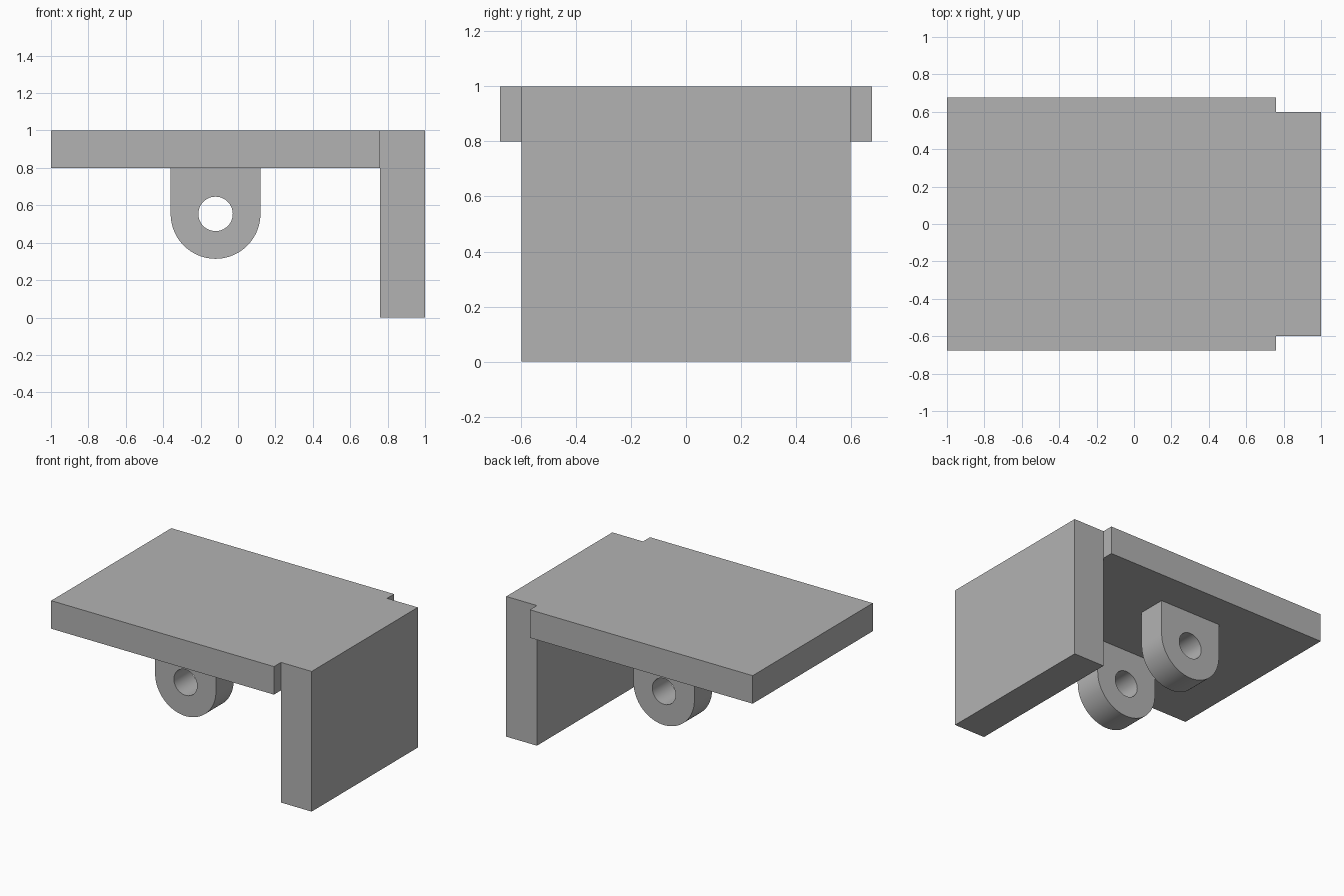
import bpy
import bmesh
from math import pi, cos, sin, radians
from mathutils import Vector

cube = bpy.data.objects.get("Cube")
if cube:
    bpy.data.objects.remove(cube, do_unlink=True)

# Single plain grey
grey = bpy.data.materials.new("plain grey")
grey.use_nodes = True
colour = (0.45, 0.45, 0.45, 1)
grey.diffuse_color = colour
grey.node_tree.nodes["Principled BSDF"].inputs["Base Color"].default_value = colour


def add_object(name, bm):
    bmesh.ops.recalc_face_normals(bm, faces=bm.faces)
    mesh = bpy.data.meshes.new(name)
    bm.to_mesh(mesh)
    bm.free()
    mesh.materials.append(grey)
    obj = bpy.data.objects.new(name, mesh)
    bpy.context.collection.objects.link(obj)
    return obj


def box(name, low, high):
    low, high = Vector(low), Vector(high)
    bm = bmesh.new()
    bmesh.ops.create_cube(bm, size=1)
    bmesh.ops.scale(bm, verts=bm.verts, vec=high - low)
    bmesh.ops.translate(bm, verts=bm.verts, vec=(low + high) / 2)
    return add_object(name, bm)


def arc(radius, start, end, steps):
    angles = [start + (end - start) * i / steps for i in range(steps + 1)]
    return [(HOLE_X + radius * cos(a), HOLE_Z + radius * sin(a)) for a in angles]


def lug(name, y_front):
    """Round-ended tab with a through hole, extruded along y."""
    outer = arc(LUG_RADIUS, pi, 2 * pi, 48)
    outer += [(HOLE_X + LUG_RADIUS, PLATE_BOTTOM), (HOLE_X - LUG_RADIUS, PLATE_BOTTOM)]
    inner = arc(HOLE_RADIUS, 0, 2 * pi, 48)[:-1]
    bm = bmesh.new()
    for loop in (outer, inner):
        verts = [bm.verts.new((x, y_front, z)) for x, z in loop]
        for a, b in zip(verts, verts[1:] + verts[:1]):
            bm.edges.new((a, b))
    bmesh.ops.triangle_fill(bm, use_beauty=True, edges=bm.edges[:], normal=(0, -1, 0))
    result = bmesh.ops.extrude_face_region(bm, geom=bm.faces[:], use_keep_orig=True)
    moved = [v for v in result["geom"] if isinstance(v, bmesh.types.BMVert)]
    bmesh.ops.translate(bm, verts=moved, vec=(0, LUG_THICKNESS, 0))
    obj = add_object(name, bm)
    bpy.ops.object.select_all(action="DESELECT")
    obj.select_set(True)
    bpy.context.view_layer.objects.active = obj
    bpy.ops.object.shade_smooth_by_angle(angle=radians(30))
    return obj


PLATE_BOTTOM = 0.8
WALL_X = 0.758
HOLE_X, HOLE_Z, HOLE_RADIUS = -0.12, 0.554, 0.092
LUG_RADIUS, LUG_THICKNESS = 0.24, 0.2

# Top plate and the narrower end wall
box("top_plate", (-1, -0.677, PLATE_BOTTOM), (WALL_X, 0.677, 1))
box("end_wall", (WALL_X, -0.598, 0), (1, 0.598, 1))

# Pair of pivot lugs below the plate
lug("front_lug", -0.42)
lug("back_lug", 0.42 - LUG_THICKNESS)
